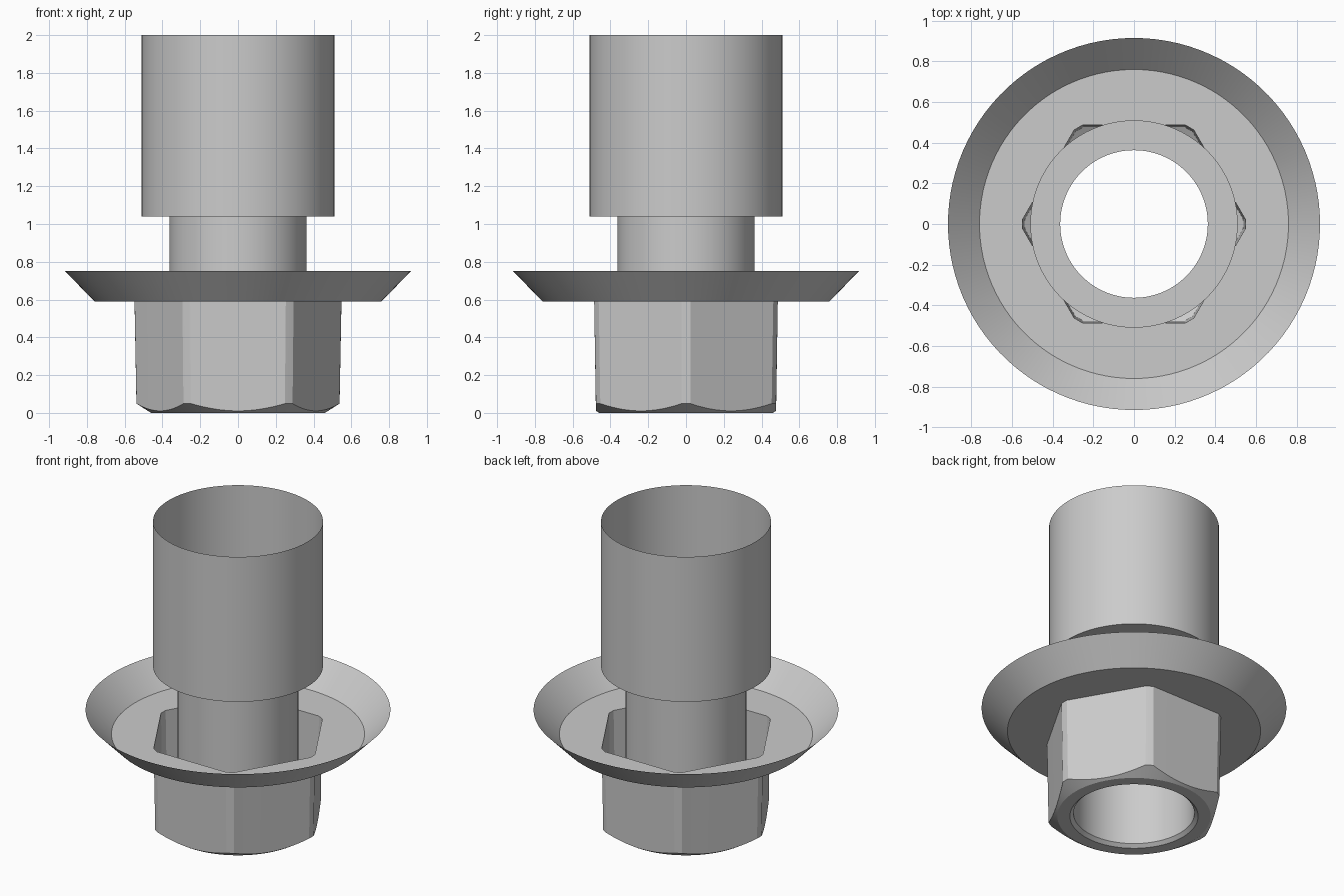
import bpy, bmesh, math

cube = bpy.data.objects.get("Cube")
if cube:
    bpy.data.objects.remove(cube, do_unlink=True)

# Single grey metal
steel = bpy.data.materials.new("grey steel")
steel.use_nodes = True
steel.diffuse_color = (0.6, 0.6, 0.6, 1)
steel.node_tree.nodes["Principled BSDF"].inputs["Base Color"].default_value = (0.6, 0.6, 0.6, 1)

# Ring angles: hexagon corners on +x/-x, trimmed corner plus evenly sampled flats
CORNER = math.radians(2.5)
SECTOR = math.radians(60)
FLAT_STEPS = 16
angles = []
for k in range(6):
    base = k * SECTOR
    angles += [base - CORNER, base]
    span = SECTOR - 2 * CORNER
    angles += [base + CORNER + span * i / FLAT_STEPS for i in range(FLAT_STEPS)]


def circle(r, z):
    return [(r * math.cos(a), r * math.sin(a), z) for a in angles]


def hexagon(apothem, height):
    """Hexagon with its corners trimmed round; height depends on the radius."""
    ring = []
    for a in angles:
        off = (a % SECTOR) - SECTOR / 2
        r = apothem / math.cos(min(abs(off), SECTOR / 2 - CORNER))
        ring.append((r * math.cos(a), r * math.sin(a), height(r)))
    return ring


def skin(name, rings):
    """Open surface stretched over successive rings."""
    bm = bmesh.new()
    loops = [[bm.verts.new(p) for p in ring] for ring in rings]
    n = len(angles)
    for low, high in zip(loops, loops[1:]):
        for i in range(n):
            j = (i + 1) % n
            bm.faces.new((low[i], low[j], high[j], high[i]))
    mesh = bpy.data.meshes.new(name)
    bm.to_mesh(mesh)
    bm.free()
    mesh.materials.append(steel)
    obj = bpy.data.objects.new(name, mesh)
    bpy.context.collection.objects.link(obj)
    bpy.ops.object.select_all(action='DESELECT')
    obj.select_set(True)
    bpy.context.view_layer.objects.active = obj
    bpy.ops.object.shade_smooth_by_angle(angle=math.radians(20))
    return obj


# Stepped sleeve: narrow neck, shoulder and wide open barrel
skin("sleeve", [circle(r, z) for r, z in
                [(0.363, 0.02), (0.363, 1.04), (0.51, 1.04), (0.51, 2.0)]])

# Hollow hex nut: bore chamfer, bottom face, conical chamfer and tapered walls
skin("hex_nut", [circle(0.363, 0.02), circle(0.385, 0), circle(0.46, 0),
                 hexagon(0.477, lambda r: (r - 0.46) * 0.63),
                 hexagon(0.486, lambda r: 0.59)])

# Flange: flat washer with a flared rim
skin("flange", [hexagon(0.486, lambda r: 0.59), circle(0.76, 0.59), circle(0.915, 0.75)])
